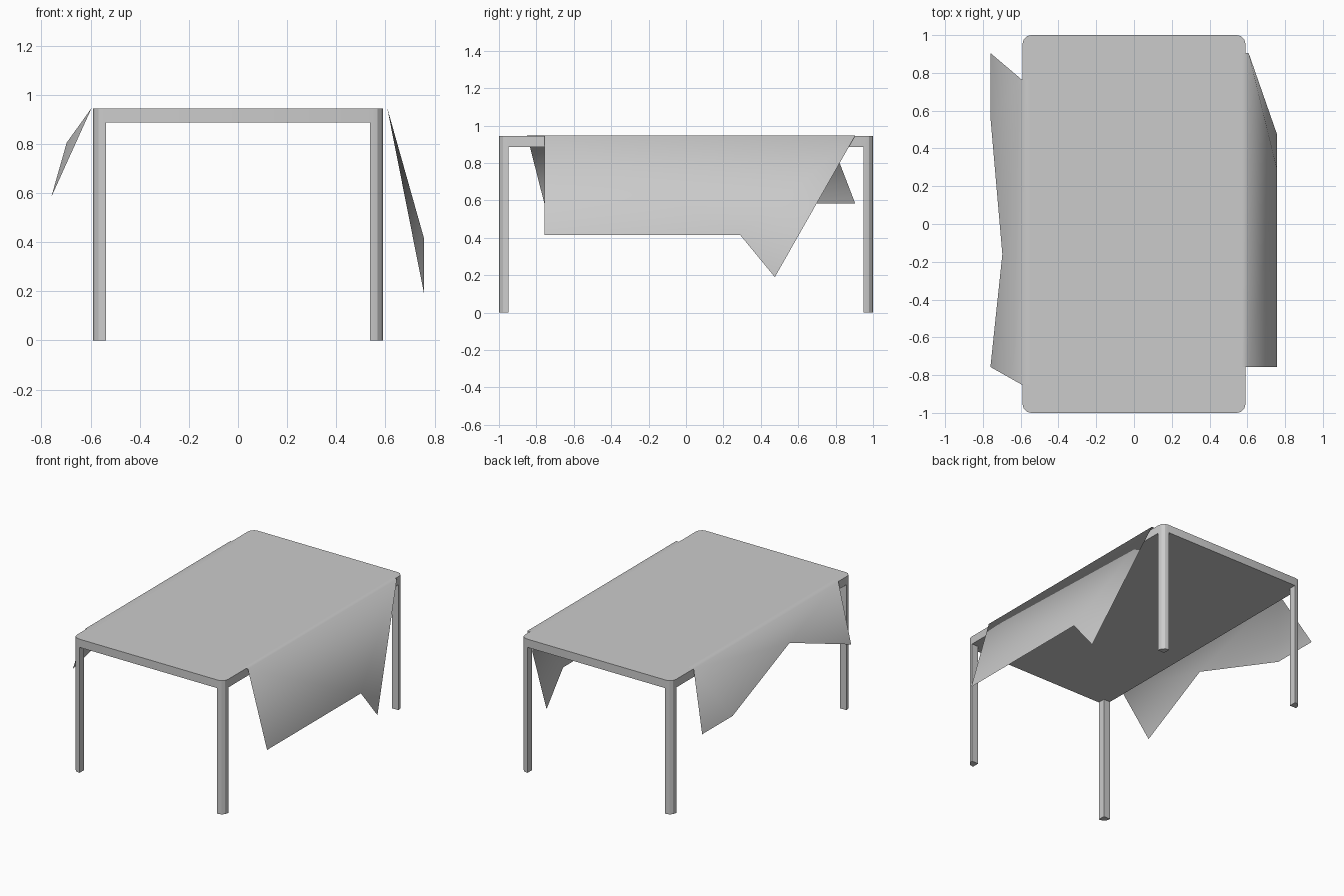
import bpy, bmesh, math

if "Cube" in bpy.data.objects:
    bpy.data.objects.remove(bpy.data.objects["Cube"])

W, L = 0.59, 1.0          # half width, half length
TOP, UNDER = 0.944, 0.886
R = 0.045                 # corner radius
LEG = 0.052


def add_object(name, bm, smooth_angle):
    mesh = bpy.data.meshes.new(name)
    bm.to_mesh(mesh)
    bm.free()
    ob = bpy.data.objects.new(name, mesh)
    bpy.context.collection.objects.link(ob)
    bpy.ops.object.select_all(action='DESELECT')
    ob.select_set(True)
    bpy.context.view_layer.objects.active = ob
    bpy.ops.object.shade_smooth_by_angle(angle=math.radians(smooth_angle))
    return ob


def prism(name, outline, z0, z1):
    bm = bmesh.new()
    face = bm.faces.new([bm.verts.new((x, y, z0)) for x, y in outline])
    ext = bmesh.ops.extrude_face_region(bm, geom=[face])
    for v in ext['geom']:
        if isinstance(v, bmesh.types.BMVert):
            v.co.z = z1
    bmesh.ops.recalc_face_normals(bm, faces=bm.faces)
    return add_object(name, bm, 30)


def corner(sx, sy):
    """Rounded corner points, running from the side to the end of the table."""
    arc = [math.pi / 2 * i / 3 for i in range(4)]
    return [(sx * (W - R + R * math.cos(a)), sy * (L - R + R * math.sin(a))) for a in arc]


# Table top
outline = corner(1, 1) + corner(-1, 1)[::-1] + corner(-1, -1) + corner(1, -1)[::-1]
prism("table_top", outline, UNDER, TOP)

# Four legs sharing the rounded outer corners
for sx, side in ((-1, "left"), (1, "right")):
    for sy, end in ((-1, "front"), (1, "back")):
        inner_x, inner_y = sx * (W - LEG), sy * (L - LEG)
        pts = corner(sx, sy) + [(inner_x, sy * L), (inner_x, inner_y), (sx * W, inner_y)]
        prism(f"{end}_{side}_leg", pts, 0, UNDER)

# Tablecloth: flat top sheet, narrow edge strips and two drooping sides
Z = TOP + 0.003
points = {
    'lib': (-0.55, 0.765, Z), 'lif': (-0.55, -0.85, Z),
    'lb': (-0.595, 0.765, Z), 'lf': (-0.595, -0.85, Z),
    'rib': (0.57, 0.905, Z), 'rif': (0.57, -0.757, Z),
    'rb': (0.607, 0.905, Z), 'rf': (0.607, -0.757, Z),
    'kb': (0.31, 0.905, Z), 'kf': (0.31, -0.905, Z),
    # left hem
    'l1': (-0.76, 0.905, 0.583), 'l2': (-0.76, 0.565, 0.583),
    'l3': (-0.697, -0.16, 0.805), 'l4': (-0.76, -0.757, 0.583),
    # right hem
    'r1': (0.757, -0.757, 0.415), 'r2': (0.757, 0.29, 0.415), 'r3': (0.757, 0.475, 0.19),
}
faces = ["lif kf rif rib kb lib", "lf lif lib lb", "rif rf rb rib",
         "lb l1 l2", "lb l2 l3", "lb l3 lf", "lf l3 l4",
         "rf r1 r2 rb", "rb r2 r3"]
bm = bmesh.new()
verts = {k: bm.verts.new(co) for k, co in points.items()}
for f in faces:
    bm.faces.new([verts[k] for k in f.split()])
bm.normal_update()
add_object("tablecloth", bm, 180)
